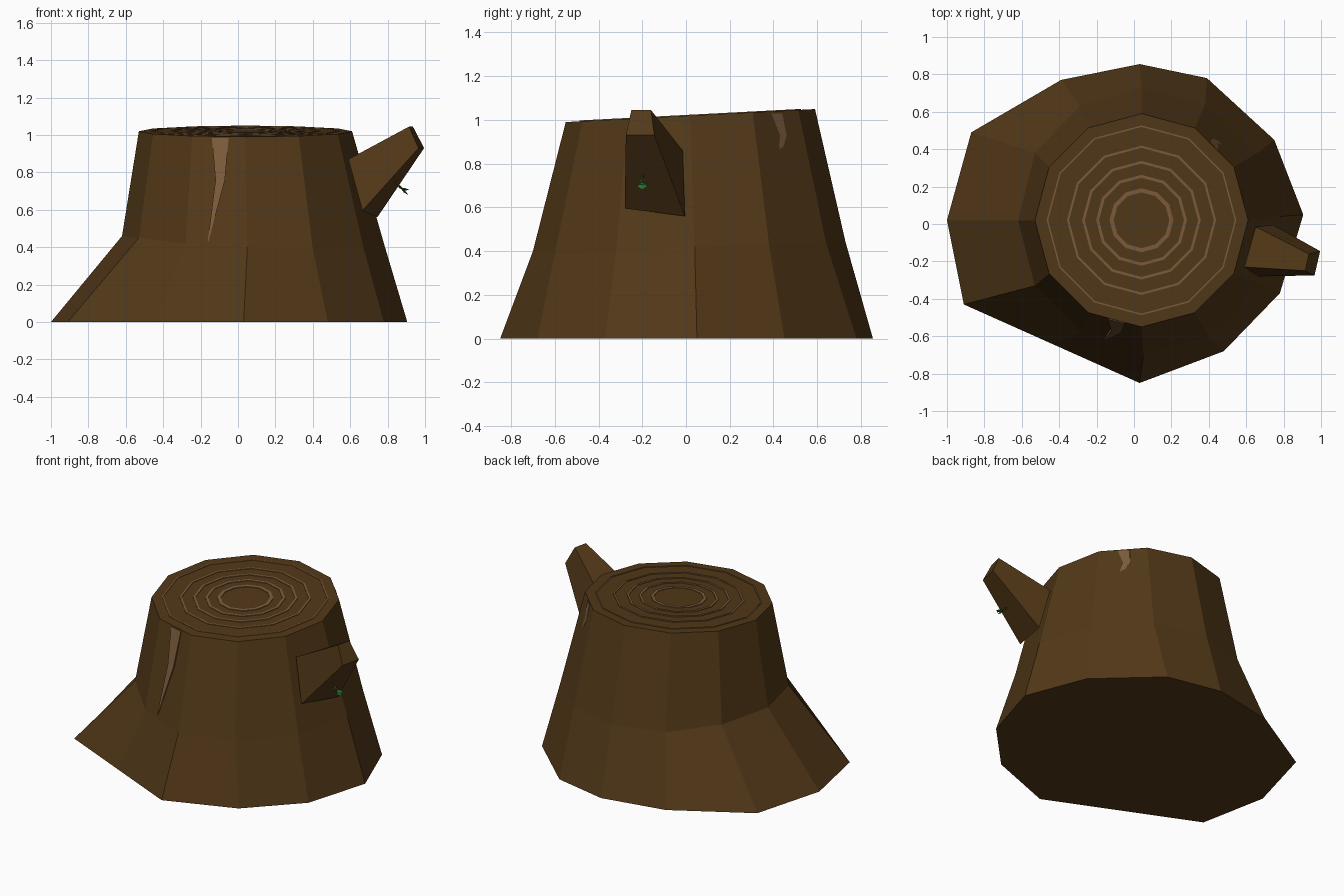
import bpy, bmesh, math
from mathutils import Vector
from mathutils.bvhtree import BVHTree

if "Cube" in bpy.data.objects:
    bpy.data.objects.remove(bpy.data.objects["Cube"])


def material(name, rgb):
    m = bpy.data.materials.new(name)
    m.diffuse_color = (*rgb, 1)
    m.use_nodes = True
    m.node_tree.nodes["Principled BSDF"].inputs["Base Color"].default_value = m.diffuse_color
    return m


BARK = material("bark", (0.085, 0.040, 0.009))
WOOD = material("pale_wood", (0.20, 0.105, 0.045))
LEAF = material("leaf_green", (0.02, 0.16, 0.025))


def build(name, verts, faces, mat):
    me = bpy.data.meshes.new(name)
    me.from_pydata(verts, [], faces)
    bm = bmesh.new()
    bm.from_mesh(me)
    bmesh.ops.recalc_face_normals(bm, faces=bm.faces)
    bm.to_mesh(me)
    bm.free()
    me.materials.append(mat)
    ob = bpy.data.objects.new(name, me)
    bpy.context.collection.objects.link(ob)
    return ob


def loft(rings, closed=False):
    """Vertices and faces joining equal-sized rings; capped, or closed into a loop."""
    n = len(rings[0])
    verts = [v for r in rings for v in r]
    steps = len(rings) if closed else len(rings) - 1
    faces = []
    for k in range(steps):
        a, b = k * n, (k + 1) % len(rings) * n
        faces += [(a + i, a + (i + 1) % n, b + (i + 1) % n, b + i) for i in range(n)]
    if not closed:
        faces += [tuple(range(n)), tuple(range(len(verts) - n, len(verts)))]
    return verts, faces


def cut_ring(r, lift=0.0):
    """12-sided ring lying on the slanted cut surface."""
    out = []
    for i in range(12):
        a = math.radians(30 * i)
        y = r * math.sin(a)
        out.append((0.04 + r * math.cos(a), 0.02 + y, 1.02 + 0.052 * y + lift))
    return out


# Trunk: irregular root ring, waist ring, slanted regular top
base = [(.905, .05), (.75, .45), (.39, .78), (.03, .855), (-.39, .77), (-.87, .49),
        (-1, .02), (-.91, -.43), (-.44, -.64), (.03, -.85), (.48, -.68), (.78, -.37)]
waist = [(.78, .04, .42), (.66, .38, .43), (.38, .64, .44), (.04, .73, .44),
         (-.29, .63, .44), (-.53, .38, .46), (-.62, .02, .46), (-.53, -.33, .45),
         (-.28, -.58, .42), (.05, -.70, .40), (.40, -.60, .39), (.67, -.32, .40)]
trunk_v, trunk_f = loft([[(x, y, 0) for x, y in base], waist, cut_ring(0.57)])
build("trunk", trunk_v, trunk_f, BARK)

# Growth rings on the cut surface
for i, (r, w) in enumerate([(.16, .022), (.235, .016), (.31, .014), (.393, .012), (.503, .008)]):
    sections = [cut_ring(r - w / 2, -.004), cut_ring(r - w / 2, .004),
                cut_ring(r + w / 2, .004), cut_ring(r + w / 2, -.004)]
    build(f"growth_ring_{i + 1}", *loft(sections, closed=True), WOOD)

# Cracks: pale slivers projected onto the trunk side
tree = BVHTree.FromPolygons([Vector(v) for v in trunk_v], trunk_f)


def crack(name, rows, place, direction):
    d = Vector(direction)
    outer, inner = [], []
    for left, right, z in rows:
        for u in (left, right):
            hit = tree.ray_cast(place(u, z), d)[0]
            outer.append(hit - d * 0.005)
            inner.append(hit + d * 0.02)
    n = len(rows)
    order = [2 * i for i in range(n)] + [2 * i + 1 for i in reversed(range(n))]
    build(name, *loft([[inner[i] for i in order], [outer[i] for i in order]]), WOOD)


crack("front_crack", [(-.14, -.05, .985), (-.12, -.07, .76), (-.162, -.158, .43)],
      lambda u, z: Vector((u, -3, z)), (0, 1, 0))
crack("back_crack", [(.39, .44, 1.03), (.43, .46, .93), (.418, .422, .79)],
      lambda u, z: Vector((3, u, z)), (-1, 0, 0))

# Broken branch: tapered four-sided stub
root = [(.59, -.23, .87), (.65, -.015, .86), (.745, -.005, .56), (.665, -.28, .595)]
tip = [(.915, -.25, 1.045), (.935, -.16, 1.045), (.995, -.145, .93), (.965, -.275, .93)]
build("branch_stub", *loft([root, tip]), BARK)


# Sprout under the branch: thin stem and small folded leaves
def along(p, q, w):
    """Square prism between two points."""
    p, q = Vector(p), Vector(q)
    s = (q - p).cross(Vector((0, 1, 0))).normalized() * w
    t = Vector((0, w, 0))
    return loft([[c + s, c + t, c - s, c - t] for c in (p, q)])


def leaf(name, p, q, width):
    p, q = Vector(p), Vector(q)
    mid = p.lerp(q, .5)
    side = Vector((0, width, 0))
    up = (q - p).cross(side).normalized() * .006
    build(name, [p, mid + side, q, mid - side, mid + up, mid - up],
          [(0, 1, 4), (1, 2, 4), (2, 3, 4), (3, 0, 4),
           (1, 0, 5), (2, 1, 5), (3, 2, 5), (0, 3, 5)], LEAF)


build("sprout_stem", *along((.84, -.2, .75), (.88, -.2, .71), .005), BARK)
leaf("upper_leaf", (.865, -.2, .715), (.92, -.2, .705), .026)
leaf("lower_leaf", (.87, -.2, .715), (.91, -.2, .68), .026)
leaf("small_leaf", (.87, -.2, .71), (.855, -.2, .735), .018)
